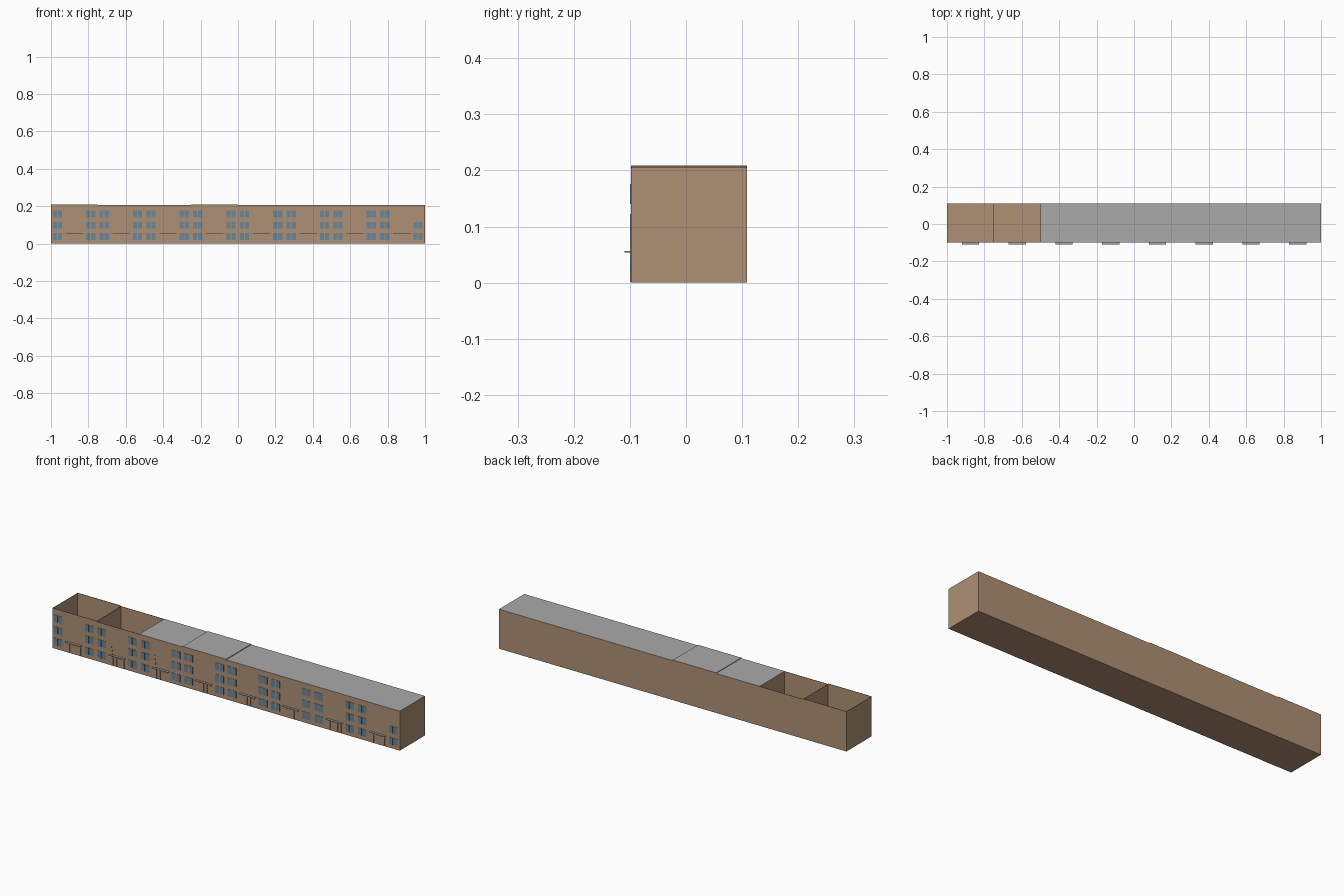
import bpy
import bmesh
from mathutils import Matrix, Vector

cube = bpy.data.objects.get("Cube")
if cube:
    bpy.data.objects.remove(cube, do_unlink=True)


def material(name, color):
    m = bpy.data.materials.new(name)
    m.use_nodes = True
    m.diffuse_color = (*color, 1)
    m.node_tree.nodes["Principled BSDF"].inputs["Base Color"].default_value = (*color, 1)
    return m


BRICK = material("brown brick", (0.43, 0.28, 0.18))
GREY = material("grey roofing", (0.40, 0.40, 0.40))
GLASS = material("blue grey glass", (0.14, 0.24, 0.32))


def add_box(bm, x0, x1, y0, y1, z0, z1):
    mid = Vector((x0 + x1, y0 + y1, z0 + z1)) / 2
    size = Matrix.Diagonal((x1 - x0, y1 - y0, z1 - z0, 1))
    bmesh.ops.create_cube(bm, size=1, matrix=Matrix.Translation(mid) @ size)


def add_plate(bm, outline, y0, y1):
    # Flat upright plate from an x, z outline
    face = bm.faces.new([bm.verts.new((x, y0, z)) for x, z in outline])
    moved = bmesh.ops.extrude_face_region(bm, geom=[face])["geom"]
    verts = [v for v in moved if isinstance(v, bmesh.types.BMVert)]
    bmesh.ops.translate(bm, verts=verts, vec=(0, y1 - y0, 0))
    bmesh.ops.recalc_face_normals(bm, faces=bm.faces)


def finish(bm, name, mat):
    mesh = bpy.data.meshes.new(name)
    bm.to_mesh(mesh)
    bm.free()
    mesh.materials.append(mat)
    obj = bpy.data.objects.new(name, mesh)
    bpy.context.collection.objects.link(obj)


FRONT, BACK, WIDTH, THIN = -0.098, 0.109, 0.25, 0.002
HOUSES = 8
TALL = (0, 3)       # houses that stand slightly higher
ROOFLESS = (0, 1)   # houses open at the top


def height(i):
    return 0.208 if i in TALL else 0.205


# House shells: floor, front, back and dividing walls
for i in range(HOUSES):
    x0 = -1 + i * WIDTH
    x1, h = x0 + WIDTH, height(i)
    bm = bmesh.new()
    add_box(bm, x0, x1, FRONT, BACK, 0, THIN)
    add_box(bm, x0, x1, FRONT, FRONT + THIN, 0, h)
    add_box(bm, x0, x1, BACK - THIN, BACK, 0, h)
    add_box(bm, x0, x0 + THIN, FRONT, BACK, 0, h - 0.001)
    if i == HOUSES - 1:
        add_box(bm, x1 - THIN, x1, FRONT, BACK, 0, h)
    finish(bm, f"house_shell_{i + 1}", BRICK)

# Flat roofs
bm = bmesh.new()
for i in range(HOUSES):
    if i not in ROOFLESS:
        x0 = -1 + i * WIDTH
        add_box(bm, x0, x0 + WIDTH, FRONT, BACK, height(i) - 0.001, height(i) + 0.0005)
finish(bm, "flat_roofs", GREY)

# Paired windows on three floors; the last bay lacks its top pair
bm = bmesh.new()
for i in range(HOUSES):
    for bay in (0.01, 0.188):
        for level, z in enumerate((0.02, 0.08, 0.14)):
            if i == HOUSES - 1 and bay > 0.1 and level == 2:
                continue
            for pane in (0, 0.027):
                x = -1 + i * WIDTH + bay + pane
                add_box(bm, x, x + 0.022, FRONT - 0.0015, FRONT + 0.001, z, z + 0.036)
finish(bm, "windows", GLASS)

# Entrance doors with arched heads, and canopies over them
doors, canopies = bmesh.new(), bmesh.new()
for i in range(HOUSES):
    x0 = -1 + i * WIDTH + 0.08
    add_box(canopies, x0, x0 + 0.092, -0.11, FRONT, 0.054, 0.0565)
    for k in range(4):
        a = x0 + 0.006 + k * 0.021
        b = a + 0.015
        outline = [(a, 0.001), (b, 0.001), (b, 0.044), (b - 0.004, 0.05),
                   (a + 0.004, 0.05), (a, 0.044)]
        add_plate(doors, outline, FRONT - 0.002, FRONT)
finish(doors, "entrance_doors", BRICK)
finish(canopies, "entrance_canopies", GREY)

# Narrow pointed piers beside two entrances
bm = bmesh.new()
for x, top in ((-0.66, 0.112), (-0.41, 0.122)):
    outline = [(x - 0.01, 0.002), (x + 0.01, 0.002), (x + 0.008, 0.06),
               (x, top), (x - 0.008, 0.06)]
    add_plate(bm, outline, FRONT - 0.0015, FRONT)
finish(bm, "pointed_piers", BRICK)
